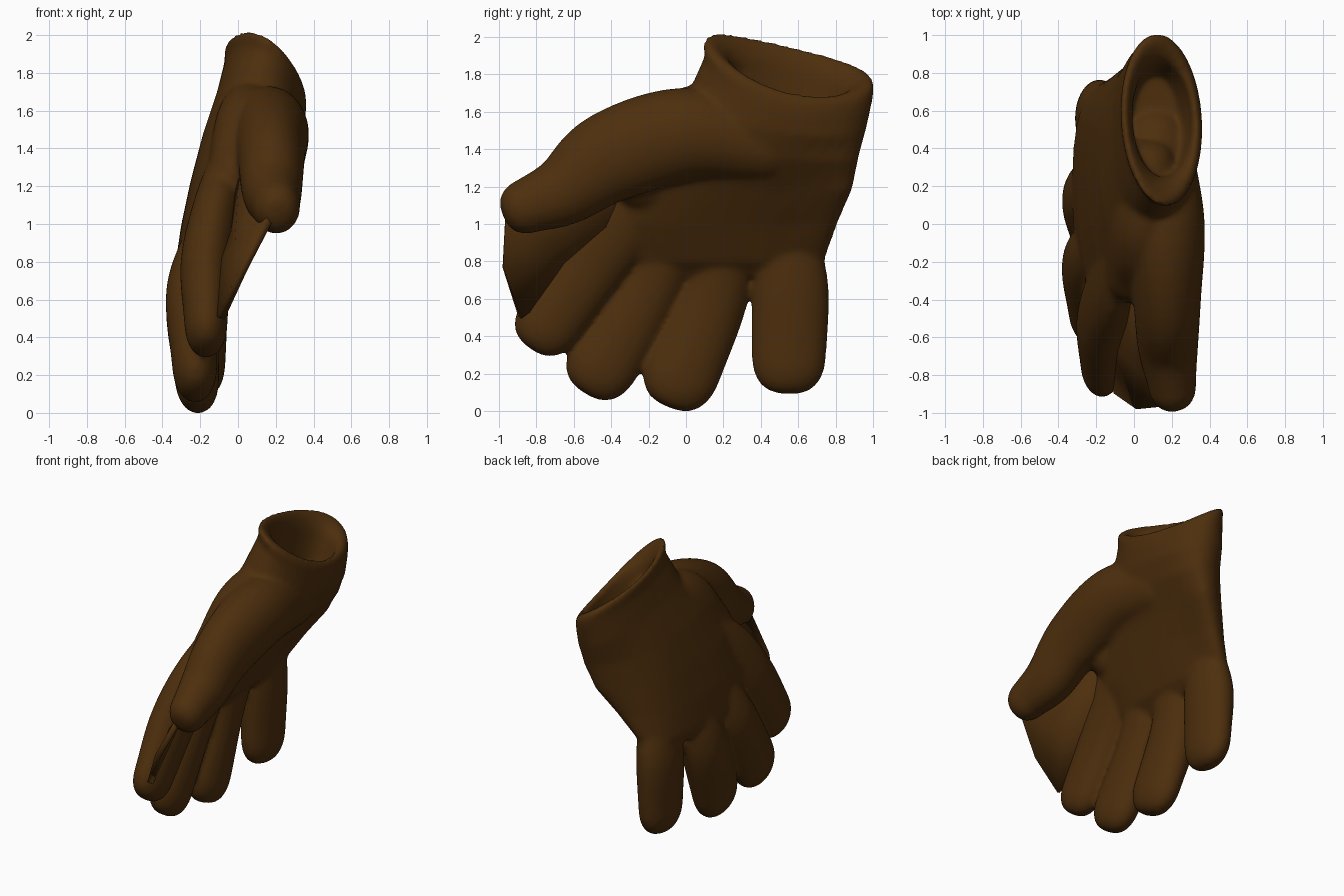
import bpy, bmesh, math
from mathutils import Vector

cube = bpy.data.objects.get("Cube")
if cube:
    bpy.data.objects.remove(cube, do_unlink=True)

leather = bpy.data.materials.new("brown leather")
leather.use_nodes = True
BROWN = (0.075, 0.028, 0.004, 1)
leather.diffuse_color = BROWN
leather.node_tree.nodes["Principled BSDF"].inputs["Base Color"].default_value = BROWN
leather.node_tree.nodes["Principled BSDF"].inputs["Roughness"].default_value = 0.8

SIDES = 32


def ellipse(c, u, v, power=1.0):
    """Closed ring around c with half axes u and v; a power below 1 squares it off."""
    ring = []
    for i in range(SIDES):
        a = math.tau * i / SIDES
        ca, sa = math.cos(a), math.sin(a)
        ring.append(c + u * math.copysign(abs(ca) ** power, ca)
                    + v * math.copysign(abs(sa) ** power, sa))
    return ring


def loft(name, rings):
    """Skin a closed solid over a list of rings."""
    bm = bmesh.new()
    rows = [[bm.verts.new(p) for p in ring] for ring in rings]
    for a, b in zip(rows, rows[1:]):
        for i in range(SIDES):
            j = (i + 1) % SIDES
            bm.faces.new((a[i], a[j], b[j], b[i]))
    bm.faces.new(rows[0])
    bm.faces.new(rows[-1])
    bmesh.ops.recalc_face_normals(bm, faces=bm.faces)
    mesh = bpy.data.meshes.new(name)
    bm.to_mesh(mesh)
    bm.free()
    mesh.materials.append(leather)
    obj = bpy.data.objects.new(name, mesh)
    bpy.context.collection.objects.link(obj)
    return obj


def smooth_path(path, steps=6):
    """Resample a path of vectors as a flowing spline."""
    ext = [path[0] * 2 - path[1]] + path + [path[-1] * 2 - path[-2]]
    out = []
    for a, b, c, d in zip(ext, ext[1:], ext[2:], ext[3:]):
        for k in range(steps):
            t = k / steps
            out.append((b * 2 + (c - a) * t + (a * 2 - b * 5 + c * 4 - d) * t ** 2
                        + (b * 3 - a - c * 3 + d) * t ** 3) / 2)
    return out + [path[-1]]


def digit(name, path):
    """Tapered round-ended tube through (x, y, z, half width, half thickness)."""
    pts = smooth_path([Vector(p[:3]) for p in path])
    sizes = smooth_path([Vector((p[3], p[4], 0)) for p in path])
    rings = []
    last = len(pts) - 1
    for i, (p, size) in enumerate(zip(pts, sizes)):
        t = (pts[min(i + 1, last)] - pts[max(i - 1, 0)]).normalized()
        wide = t.cross(Vector((1, 0, 0))).normalized() * size.x
        thick = wide.normalized().cross(t) * size.y
        rings.append(ellipse(p, wide, thick))
        if i in (0, last):
            cap = []
            for k in range(1, 6):
                a = k * math.pi / 11
                s = math.cos(a) ** 0.7
                end = t * size.x * math.sin(a) * (1 if i else -1)
                cap.append(ellipse(p + end, wide * s, thick * s))
            rings = rings + cap if i else cap[::-1] + rings
    return loft(name, rings)


# Palm: (z, centre x, half thickness, y front, y back, slant, cupping), knuckles to wrist
palm_rings = []
for z, cx, hx, y0, y1, slant, cup in [
    (0.72, -0.21, 0.08, -0.22, 0.70, 0, 0), (0.80, -0.19, 0.14, -0.36, 0.74, 0, 0.5),
    (1.0, -0.12, 0.18, -0.44, 0.81, 0, 0.9), (1.2, -0.04, 0.21, -0.36, 0.89, 0.1, 0.8),
    (1.4, 0.05, 0.235, -0.2, 0.925, 0.25, 0.4), (1.58, 0.115, 0.23, 0.0, 0.965, 0.4, 0),
]:
    ring = ellipse(Vector((cx, (y0 + y1) / 2, z)), Vector((hx, 0, 0)),
                   Vector((0, (y1 - y0) / 2, 0)), 0.9)
    for p in ring:
        p.z -= slant * (p.x - cx) + slant * 0.4 * (p.y - 0.55)
        p.x += cup * max(0, p.y - 0.5) ** 2
    palm_rings.append(ring)


# Slanted cuff: outer lip and thick rolled rim
def cuff_ring(scale_x, scale_y, drop):
    ring = ellipse(Vector((0.145, 0.55, 0)), Vector((0.215 * scale_x, 0, 0)),
                   Vector((0, 0.46 * scale_y, 0)))
    for p in ring:
        dx, dy = p.x - 0.145, p.y - 0.55
        p.z = 1.875 - 0.24 * dy - 0.65 * dx - 1.3 * dx * dx - drop
        p.x -= 0.05 * dy
    return ring


for sx, sy, drop in [(1, 0.98, 0.09), (1, 1, 0.02), (0.95, 0.98, 0),
                     (0.86, 0.88, 0.0), (0.76, 0.74, 0.04), (0.71, 0.66, 0.1)]:
    palm_rings.append(cuff_ring(sx, sy, drop))
# Floor of the hollow
palm_rings.append(ellipse(Vector((0.11, 0.52, 1.5)), Vector((0.13, 0, 0)), Vector((0, 0.27, 0))))
parts = [loft("glove_body", palm_rings)]

# Thumb, the saddle behind it, and four fingers
parts += [
    digit("thumb", [(0.12, 0.4, 1.42, 0.2, 0.19), (0.165, -0.0, 1.48, 0.25, 0.21),
                    (0.175, -0.4, 1.36, 0.245, 0.18), (0.18, -0.65, 1.18, 0.19, 0.16),
                    (0.2, -0.84, 1.1, 0.15, 0.13)]),
    digit("thumb_saddle", [(0.07, 0.25, 1.58, 0.2, 0.16), (0.05, -0.02, 1.48, 0.23, 0.18),
                           (0.0, -0.22, 1.27, 0.19, 0.16)]),
    digit("index_finger", [(-0.04, -0.1, 1.3, 0.16, 0.12), (-0.12, -0.33, 1.04, 0.21, 0.13),
                           (-0.17, -0.52, 0.78, 0.2, 0.135), (-0.17, -0.73, 0.48, 0.18, 0.115)]),
    digit("middle_finger", [(-0.15, -0.05, 0.98, 0.15, 0.11), (-0.24, -0.2, 0.65, 0.18, 0.14),
                            (-0.23, -0.44, 0.26, 0.195, 0.12)]),
    digit("ring_finger", [(-0.16, 0.24, 0.95, 0.15, 0.11), (-0.24, 0.14, 0.6, 0.19, 0.14),
                          (-0.22, -0.02, 0.21, 0.205, 0.12)]),
    digit("little_finger", [(-0.14, 0.56, 0.95, 0.15, 0.09), (-0.18, 0.56, 0.65, 0.205, 0.13),
                            (-0.18, 0.55, 0.29, 0.2, 0.115)]),
]

# Merge the stuffed parts into one soft skin
bpy.ops.object.select_all(action="DESELECT")
for part in parts:
    part.select_set(True)
body = parts[0]
bpy.context.view_layer.objects.active = body
bpy.ops.object.join()
remesh = body.modifiers.new("one_skin", "REMESH")
remesh.mode = "VOXEL"
remesh.voxel_size = 0.016
remesh.use_smooth_shade = True
soften = body.modifiers.new("soften", "SMOOTH")
soften.factor = 0.5
soften.iterations = 14

# Web: thin sheet stretched between thumb and index finger
bm = bmesh.new()
outline = [(0.17, -0.96, 1.03), (0.03, -0.975, 0.76), (-0.09, -0.89, 0.5),
           (-0.16, -0.6, 0.72), (-0.05, -0.2, 1.08), (0.03, -0.32, 1.36),
           (0.11, -0.6, 1.2)]
rim = [bm.verts.new(p) for p in outline]
hub = bm.verts.new((0.0, -0.72, 0.88))
for a, b in zip(rim, rim[1:] + rim[:1]):
    bm.faces.new((a, b, hub)).smooth = True
web_mesh = bpy.data.meshes.new("web")
bm.to_mesh(web_mesh)
bm.free()
web_mesh.materials.append(leather)
web = bpy.data.objects.new("web", web_mesh)
bpy.context.collection.objects.link(web)
sheet = web.modifiers.new("thickness", "SOLIDIFY")
sheet.thickness = 0.04
sheet.offset = 0
